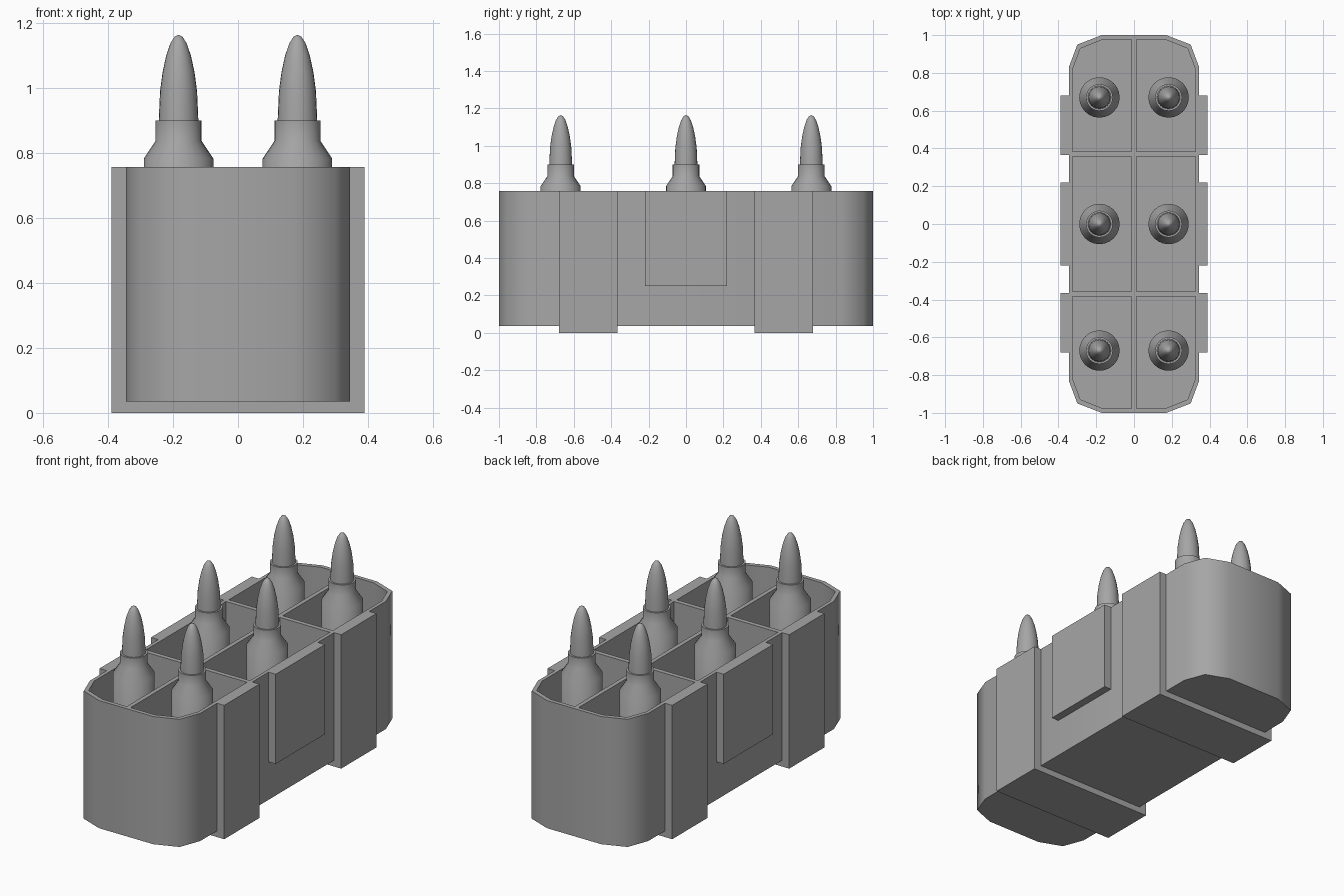
import bpy, bmesh, math

cube = bpy.data.objects.get("Cube")
if cube:
    bpy.data.objects.remove(cube, do_unlink=True)

TOP, BASE, FLOOR = 0.757, 0.035, 0.06

grey = bpy.data.materials.new("plain grey")
grey.use_nodes = True
grey.diffuse_color = (0.38, 0.38, 0.38, 1)
grey.node_tree.nodes["Principled BSDF"].inputs["Base Color"].default_value = (0.38, 0.38, 0.38, 1)


def finish(name, bm, angle=60):
    bmesh.ops.recalc_face_normals(bm, faces=bm.faces)
    mesh = bpy.data.meshes.new(name)
    bm.to_mesh(mesh)
    bm.free()
    mesh.materials.append(grey)
    obj = bpy.data.objects.new(name, mesh)
    bpy.context.collection.objects.link(obj)
    bpy.ops.object.select_all(action='DESELECT')
    obj.select_set(True)
    bpy.context.view_layer.objects.active = obj
    bpy.ops.object.shade_smooth_by_angle(angle=math.radians(angle))
    return obj


def box(name, x0, x1, y0, y1, z0, z1):
    bm = bmesh.new()
    bmesh.ops.create_cube(bm, size=1)
    for v in bm.verts:
        v.co.x = x1 if v.co.x > 0 else x0
        v.co.y = y1 if v.co.y > 0 else y0
        v.co.z = z1 if v.co.z > 0 else z0
    return finish(name, bm, 30)


# Open pouch: outline with chamfered corners, lofted outside then inside
def outline(corner):
    back = corner + [(-x, y) for x, y in reversed(corner)]
    return back + [(-x, -y) for x, y in back]


outer = outline([(0.345, 0.83), (0.30, 0.95), (0.17, 1.0)])
inner = outline([(0.325, 0.82), (0.283, 0.93), (0.163, 0.977)])
bm = bmesh.new()
rings = [[bm.verts.new((x, y, z)) for x, y in pts]
         for pts, z in ((outer, BASE), (outer, TOP), (inner, TOP), (inner, FLOOR))]
for a, b in zip(rings, rings[1:]):
    for i in range(len(a)):
        j = (i + 1) % len(a)
        bm.faces.new((a[i], a[j], b[j], b[i]))
bm.faces.new(rings[0])
bm.faces.new(rings[-1])
finish("pouch_body", bm)

# Dividers between the six cells
box("long_divider", -0.012, 0.012, -0.98, 0.98, FLOOR, TOP)
for side, y in (("front", -0.37), ("back", 0.37)):
    box(side + "_cross_divider", -0.33, 0.33, y - 0.013, y + 0.013, FLOOR, TOP)

# Straps wrapping the sides and underside
profile = [(-0.39, TOP), (-0.39, 0), (0.39, 0), (0.39, TOP),
           (0.34, TOP), (0.34, BASE + 0.005), (-0.34, BASE + 0.005), (-0.34, TOP)]
for side, y0, y1 in (("front", -0.68, -0.365), ("back", 0.365, 0.68)):
    bm = bmesh.new()
    face = bm.faces.new([bm.verts.new((x, y0, z)) for x, z in profile])
    ext = bmesh.ops.extrude_face_region(bm, geom=[face])
    for v in ext["geom"]:
        if isinstance(v, bmesh.types.BMVert):
            v.co.y = y1
    finish(side + "_strap", bm, 30)

# Short tabs in the middle of each side
box("left_tab", 0.34, 0.39, -0.22, 0.22, 0.25, TOP)
box("right_tab", -0.39, -0.34, -0.22, 0.22, 0.25, TOP)


# Pointed rounds, one per cell
def lathe(name, points, cx, cy, sides=24):
    bm = bmesh.new()
    verts = [bm.verts.new((r, 0, z)) for r, z in points]
    edges = [bm.edges.new(pair) for pair in zip(verts, verts[1:])]
    bmesh.ops.spin(bm, geom=verts + edges, cent=(0, 0, 0), axis=(0, 0, 1),
                   angle=math.tau, steps=sides, use_merge=True)
    bmesh.ops.remove_doubles(bm, verts=bm.verts, dist=0.0005)
    bmesh.ops.translate(bm, verts=bm.verts, vec=(cx, cy, 0))
    return finish(name, bm, 50)


round_profile = [(0, FLOOR), (0.107, FLOOR), (0.107, 0.783), (0.071, 0.837), (0.071, 0.90),
                 (0.061, 0.90), (0.057, 0.99), (0.049, 1.05), (0.038, 1.10),
                 (0.025, 1.138), (0.012, 1.158), (0, 1.164)]
for row, y in (("front", -0.67), ("middle", 0), ("back", 0.67)):
    for side, x in (("left", 0.183), ("right", -0.183)):
        lathe(f"{row}_{side}_round", round_profile, x, y)
